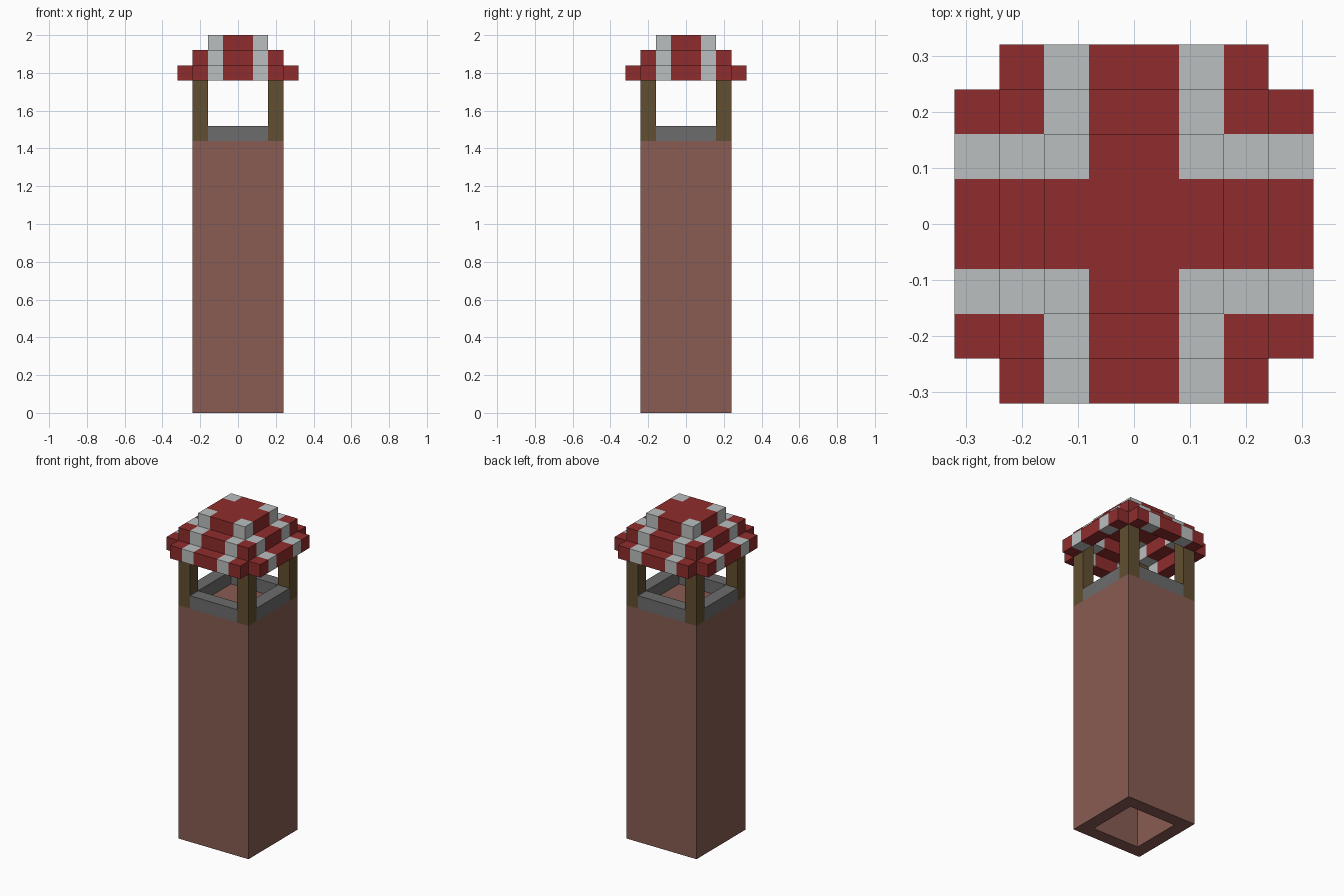
import bpy
import bmesh
from mathutils import Vector

U = 0.08  # block size

cube = bpy.data.objects.get("Cube")
if cube:
    bpy.data.objects.remove(cube, do_unlink=True)


def material(name, rgb):
    linear = [((c / 255 + 0.055) / 1.055) ** 2.4 for c in rgb] + [1.0]
    mat = bpy.data.materials.new(name)
    mat.use_nodes = True
    mat.diffuse_color = linear
    mat.node_tree.nodes["Principled BSDF"].inputs["Base Color"].default_value = linear
    return mat


brick = material("clay brick", (136, 92, 83))
wood = material("dark wood", (97, 78, 48))
stone = material("grey stone", (108, 108, 108))
red = material("roof red", (143, 44, 44))
white = material("roof white", (187, 191, 191))


def finish(name, bm, *mats):
    bmesh.ops.recalc_face_normals(bm, faces=bm.faces)
    mesh = bpy.data.meshes.new(name)
    bm.to_mesh(mesh)
    bm.free()
    for mat in mats:
        mesh.materials.append(mat)
    obj = bpy.data.objects.new(name, mesh)
    bpy.context.collection.objects.link(obj)
    return obj


def box(name, low, high, mat):
    """Box between two corners given in blocks."""
    low, high = Vector(low) * U, Vector(high) * U
    bm = bmesh.new()
    bmesh.ops.create_cube(bm, size=1)
    for v in bm.verts:
        v.co = (low + high) / 2 + v.co * (high - low)
    return finish(name, bm, mat)


# Hollow square shaft, open below and closed by a floor at the top
bm = bmesh.new()
loops = []
for half, z in ((2, 17), (2, 0), (3, 0), (3, 18)):
    loops.append([bm.verts.new((x * half * U, y * half * U, z * U))
                  for x, y in ((-1, -1), (1, -1), (1, 1), (-1, 1))])
for a, b in zip(loops, loops[1:]):
    for i in range(4):
        j = (i + 1) % 4
        bm.faces.new((a[i], a[j], b[j], b[i]))
bm.faces.new(loops[0])
bm.faces.new(loops[-1])
finish("tower_shaft", bm, brick)

# Stone parapet bars between the posts
for side, s in (("front", -1), ("back", 1)):
    y = sorted((2 * s, 3 * s))
    box(side + "_parapet", (-2, y[0], 18), (2, y[1], 19), stone)
for side, s in (("right", -1), ("left", 1)):
    x = sorted((2 * s, 3 * s))
    box(side + "_parapet", (x[0], -2, 18), (x[1], 2, 19), stone)

# Corner posts
for y_name, sy in (("front", -1), ("back", 1)):
    for x_name, sx in (("right", -1), ("left", 1)):
        x, y = sorted((2 * sx, 3 * sx)), sorted((2 * sy, 3 * sy))
        box(f"{y_name}_{x_name}_post", (x[0], y[0], 18), (x[1], y[1], 23), wood)


# Stepped roof: a shell of blocks, one ring per level under a flat cap
def ring_index(i):
    return i if i >= 0 else -i - 1


blocks = set()
for level, outer, hole in ((22, 4, 3), (23, 3, 2), (24, 2, 0)):
    for i in range(-outer, outer):
        for j in range(-outer, outer):
            a, b = ring_index(i), ring_index(j)
            if max(a, b) >= hole and (a, b) != (3, 3):
                blocks.add((i, j, level))

bm = bmesh.new()
for block in sorted(blocks):
    a, b = ring_index(block[0]), ring_index(block[1])
    striped = min(a, b) == 1
    for axis in range(3):
        for step in (0, 1):
            near = list(block)
            near[axis] += 2 * step - 1
            if tuple(near) in blocks:
                continue
            u, v = (axis + 1) % 3, (axis + 2) % 3
            corners = []
            for du, dv in ((0, 0), (1, 0), (1, 1), (0, 1)):
                p = Vector(block)
                p[axis] += step
                p[u] += du
                p[v] += dv
                corners.append(bm.verts.new(p * U))
            if not step:
                corners.reverse()
            bm.faces.new(corners).material_index = int(striped)
mesh = bpy.data.meshes.new("stepped_roof")
bm.to_mesh(mesh)
bm.free()
mesh.materials.append(red)
mesh.materials.append(white)
bpy.context.collection.objects.link(bpy.data.objects.new("stepped_roof", mesh))
